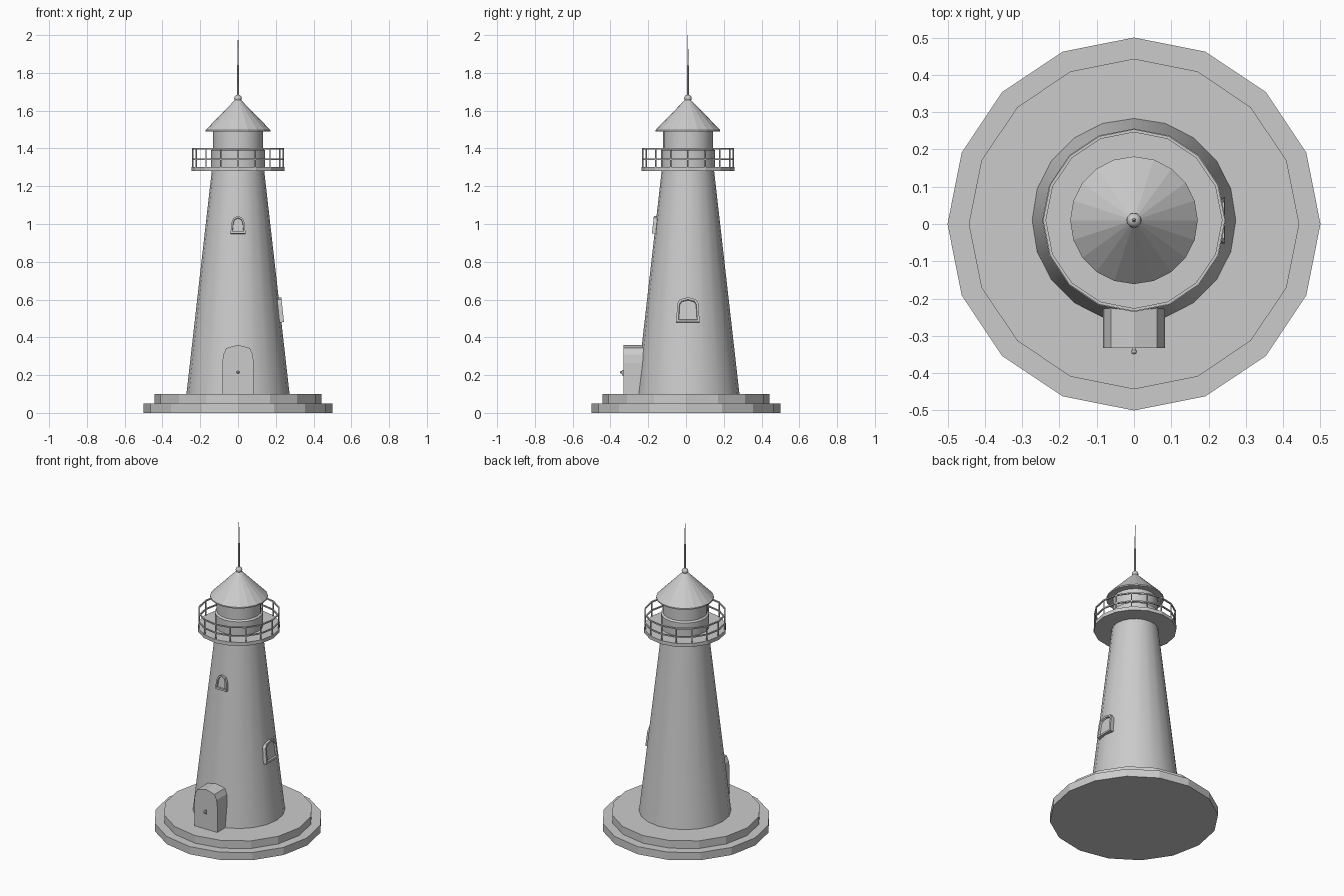
import bpy, bmesh
from math import sin, cos, pi, radians, atan2
from mathutils import Matrix, Vector

if "Cube" in bpy.data.objects:
    bpy.data.objects.remove(bpy.data.objects["Cube"])

CY = 0.01  # tower axis sits slightly behind the base centre


def make_object(name, bm, smooth=None):
    bmesh.ops.recalc_face_normals(bm, faces=bm.faces[:])
    me = bpy.data.meshes.new(name)
    bm.to_mesh(me)
    bm.free()
    ob = bpy.data.objects.new(name, me)
    bpy.context.collection.objects.link(ob)
    if smooth:
        bpy.ops.object.select_all(action='DESELECT')
        ob.select_set(True)
        bpy.context.view_layer.objects.active = ob
        bpy.ops.object.shade_smooth_by_angle(angle=radians(smooth))
    return ob


def lathe(name, profile, n, cy=CY, smooth=None, closed=False):
    """Revolve (radius, z) points; open profiles are capped at both ends."""
    bm = bmesh.new()
    rings = [[bm.verts.new((r * cos(2 * pi * i / n), cy + r * sin(2 * pi * i / n), z))
              for i in range(n)] for r, z in profile]
    pairs = list(zip(rings, rings[1:]))
    if closed:
        pairs.append((rings[-1], rings[0]))
    else:
        bm.faces.new(rings[0])
        bm.faces.new(rings[-1])
    for a, b in pairs:
        for i in range(n):
            j = (i + 1) % n
            bm.faces.new((a[i], a[j], b[j], b[i]))
    return make_object(name, bm, smooth)


def mirror_outline(half):
    """Half outline from bottom right up to the apex, mirrored to a full loop."""
    return half + [(-x, z) for x, z in reversed(half) if x > 0]


def loops_to_mesh(name, loops, mat=Matrix()):
    bm = bmesh.new()
    rings = [[bm.verts.new(mat @ Vector(p)) for p in loop] for loop in loops]
    n = len(rings[0])
    for a, b in zip(rings, rings[1:]):
        for i in range(n):
            j = (i + 1) % n
            bm.faces.new((a[i], a[j], b[j], b[i]))
    bm.faces.new(rings[0])
    bm.faces.new(rings[-1])
    return make_object(name, bm)


# Stepped base
lathe("base_lower_step", [(0.5, 0), (0.5, 0.05)], 16, cy=0)
lathe("base_upper_step", [(0.443, 0.05), (0.443, 0.1)], 16, cy=0)

# Tapered tower
R0, R1, Z0, Z1 = 0.273, 0.139, 0.1, 1.28
lathe("tower", [(R0, Z0), (R1, Z1)], 20, smooth=30)

# Gallery floor and lantern room
lathe("gallery_floor", [(0.246, 1.28), (0.246, 1.303)], 16)
lathe("lantern_room", [(0.143, 1.303), (0.143, 1.39), (0.132, 1.398), (0.132, 1.494)], 20, smooth=30)

# Railing: two hoops and sixteen posts
for name, z in (("lower_rail", 1.343), ("upper_rail", 1.398)):
    t = 0.004
    lathe(name, [(0.24 - t, z - t), (0.24 + t, z - t), (0.24 + t, z + t), (0.24 - t, z + t)],
          16, closed=True)
bm = bmesh.new()
for i in range(16):
    a = 2 * pi * i / 16
    bmesh.ops.create_cone(bm, cap_ends=True, segments=6, radius1=0.004, radius2=0.004, depth=0.1,
                          matrix=Matrix.Translation((0.24 * cos(a), CY + 0.24 * sin(a), 1.351)))
make_object("railing_posts", bm)

# Conical roof, ball and spire
lathe("roof", [(0.171, 1.49), (0.171, 1.498), (0.008, 1.665)], 20)
bm = bmesh.new()
bmesh.ops.create_uvsphere(bm, u_segments=12, v_segments=8, radius=0.02,
                          matrix=Matrix.Translation((0, CY, 1.665)))
make_object("roof_ball", bm, smooth=60)
lathe("spire", [(0.006, 1.67), (0.005, 1.84), (0.003, 1.841), (0.001, 2.0)], 8)

# Arched door block with handle
arch = mirror_outline([(0.083, 0.1), (0.083, 0.265), (0.078, 0.31), (0.062, 0.343), (0, 0.36)])
loops_to_mesh("door", [[(x, y, z) for x, z in arch] for y in (-0.332, -0.15)])
bm = bmesh.new()
bmesh.ops.create_cube(bm, size=1, matrix=Matrix.Translation((0, -0.334, 0.212))
                      @ Matrix.Diagonal((0.01, 0.008, 0.028, 1)))
bmesh.ops.create_uvsphere(bm, u_segments=8, v_segments=6, radius=0.008,
                          matrix=Matrix.Translation((0, -0.342, 0.215)))
make_object("door_handle", bm)


def window(name, angle, zc, half, inset, out):
    """Arched frame with a recessed pane, laid against the sloping wall."""
    r = R0 + (R1 - R0) * (zc - Z0) / (Z1 - Z0)
    mat = (Matrix.Translation((0, CY, 0)) @ Matrix.Rotation(angle, 4, 'Z')
           @ Matrix.Translation((0, -r, zc))
           @ Matrix.Rotation(-atan2(R0 - R1, Z1 - Z0), 4, 'X'))
    outer = mirror_outline(half)
    h = half[-1][1]
    sx, sz = 1 - inset / half[0][0], 1 - inset / h
    inner = [(x * sx, z * sz) for x, z in outer]
    loops_to_mesh(name, [[(x, 0.03, z) for x, z in outer],
                         [(x, -out, z) for x, z in outer],
                         [(x, -out, z) for x, z in inner],
                         [(x * 0.95, -0.003, z * 0.95) for x, z in inner]], mat)


# Windows on the front and right sides
window("front_window", 0, 0.995,
       [(0.04, -0.047), (0.034, 0.012), (0.024, 0.036), (0, 0.047)], 0.01, 0.014)
window("right_window", pi / 2, 0.545,
       [(0.062, -0.066), (0.056, 0.035), (0.042, 0.055), (0, 0.066)], 0.012, 0.014)
